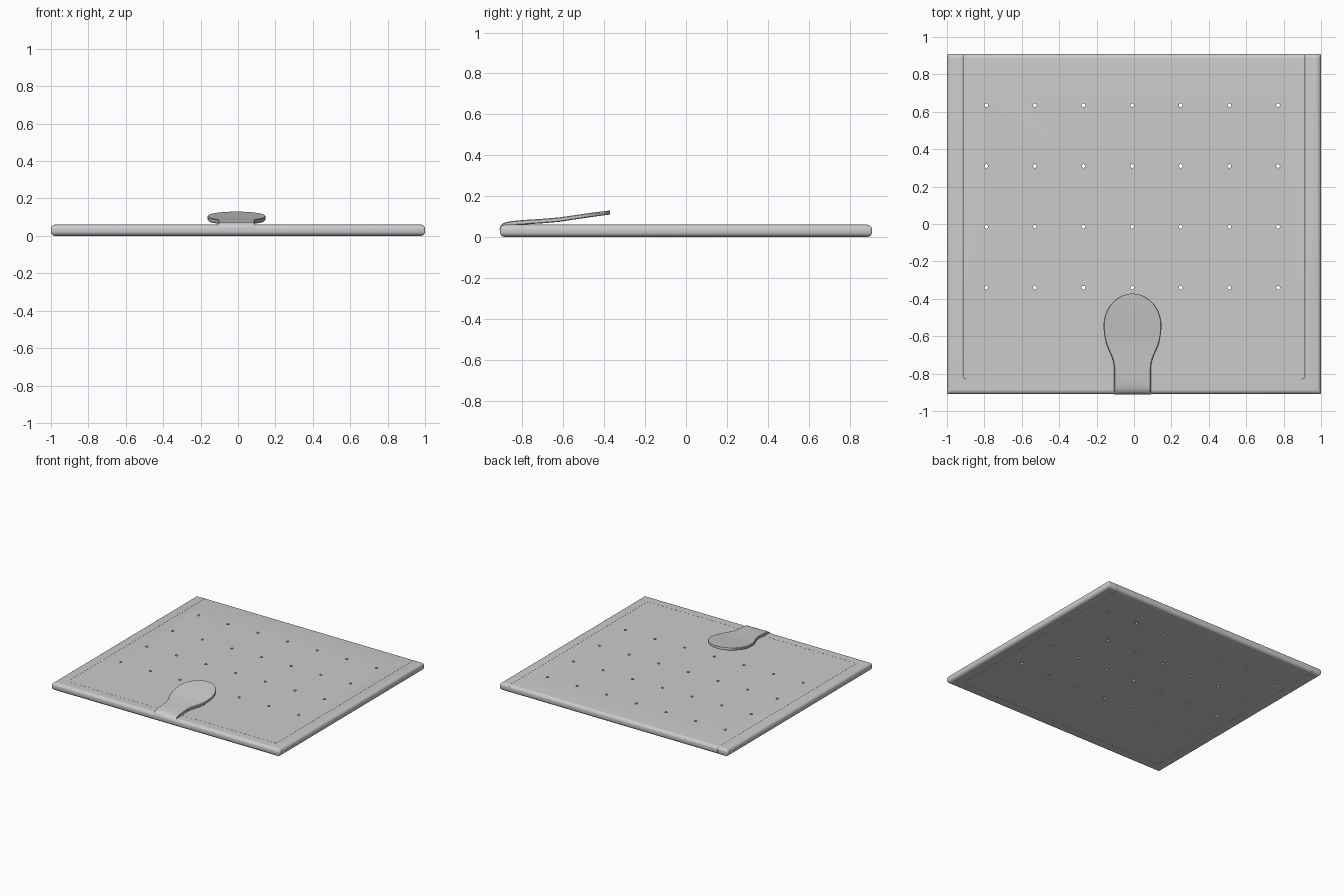
import bpy, bmesh, math
from mathutils import Matrix

if "Cube" in bpy.data.objects:
    bpy.data.objects.remove(bpy.data.objects["Cube"])


def make_object(name, bm):
    bmesh.ops.recalc_face_normals(bm, faces=bm.faces[:])
    mesh = bpy.data.meshes.new(name)
    bm.to_mesh(mesh)
    bm.free()
    ob = bpy.data.objects.new(name, mesh)
    bpy.context.collection.objects.link(ob)
    return ob


def loft(name, rings):
    """Skin a list of equal-length closed rings and cap both ends."""
    bm = bmesh.new()
    loops = [[bm.verts.new(p) for p in ring] for ring in rings]
    n = len(loops[0])
    for a, b in zip(loops, loops[1:]):
        for i in range(n):
            j = (i + 1) % n
            bm.faces.new((a[i], a[j], b[j], b[i]))
    bm.faces.new(loops[0][::-1])
    bm.faces.new(loops[-1])
    return make_object(name, bm)


def rounded_rect(x0, x1, y0, y1, r, z, steps=4):
    corners = [(x1 - r, y1 - r, 0), (x0 + r, y1 - r, 90),
               (x0 + r, y0 + r, 180), (x1 - r, y0 + r, 270)]
    return [(cx + r * math.cos(math.radians(a + 90 * k / steps)),
             cy + r * math.sin(math.radians(a + 90 * k / steps)), z)
            for cx, cy, a in corners for k in range(steps + 1)]


def boolean(ob, cutter, operation):
    mod = ob.modifiers.new("cut", 'BOOLEAN')
    mod.operation = operation
    mod.solver = 'EXACT'
    mod.object = cutter
    bpy.context.view_layer.objects.active = ob
    bpy.ops.object.modifier_apply(modifier=mod.name)


def smooth(ob):
    bpy.ops.object.select_all(action='DESELECT')
    ob.select_set(True)
    bpy.context.view_layer.objects.active = ob
    bpy.ops.object.shade_smooth_by_angle(angle=math.radians(35))


# Slab with rounded rim, shared by the frame and the panel
H, R, S = 0.06, 0.024, 6


def slab(name):
    arc = [math.pi / 2 * k / S for k in range(S + 1)]
    profile = [(R - R * math.sin(a), R - R * math.cos(a)) for a in arc]
    profile += [(i, H - z) for i, z in reversed(profile)]
    return loft(name, [rounded_rect(-1 + i, 1 - i, -0.91 + i, 0.91 - i, 0.008, z)
                       for i, z in profile])


def opening(name, gap):
    return loft(name, [rounded_rect(-0.916 + gap, 0.916 - gap, -0.829 + gap, 1.2, 0.02, z)
                       for z in (-0.1, 0.2)])


# U-shaped frame, open at the back
frame = slab("frame")
frame_cutter = opening("frame_cutter", 0)
boolean(frame, frame_cutter, 'DIFFERENCE')

# Inner panel, separated from the frame by a hairline seam
panel = slab("panel")
panel_cutter = opening("panel_cutter", 0.001)
boolean(panel, panel_cutter, 'INTERSECT')

# Grid of through holes
bm = bmesh.new()
for i in range(7):
    for j in range(4):
        bmesh.ops.create_cone(
            bm, cap_ends=True, segments=16, radius1=0.01, radius2=0.01, depth=0.3,
            matrix=Matrix.Translation((-0.79 + 0.26 * i, -0.34 + 0.325 * j, 0.03)))
hole_cutter = make_object("hole_cutter", bm)
boolean(panel, hole_cutter, 'DIFFERENCE')

for cutter in (frame_cutter, panel_cutter, hole_cutter):
    bpy.data.objects.remove(cutter)

# Pull tab: (y, bottom z, top z) along its side profile
side = [(-0.912, 0.036, 0.042), (-0.906, 0.04, 0.056), (-0.895, 0.05, 0.067),
        (-0.88, 0.055, 0.073), (-0.85, 0.057, 0.078), (-0.8, 0.06, 0.083),
        (-0.75, 0.064, 0.086), (-0.7, 0.067, 0.089), (-0.62, 0.074, 0.096),
        (-0.55, 0.085, 0.106), (-0.46, 0.098, 0.119), (-0.37, 0.11, 0.13)]


def heights(y):
    for (y0, b0, t0), (y1, b1, t1) in zip(side, side[1:]):
        if y <= y1 + 1e-6:
            f = (y - y0) / (y1 - y0)
            return b0 + (b1 - b0) * f, t0 + (t1 - t0) * f
    return side[-1][1:]


# Tab half widths: straight strip, flared neck, round paddle
widths = [(y, 0.098) for y, _, _ in side[:6]]
widths += [(-0.76, 0.099), (-0.735, 0.103), (-0.71, 0.111), (-0.68, 0.124),
           (-0.65, 0.137), (-0.62, 0.146), (-0.58, 0.153)]
for k in range(17):
    a = math.radians(88 * k / 16)
    widths.append((-0.545 + 0.173 * math.sin(a), 0.155 * math.cos(a)))


def tab_section(y, w):
    b, t = heights(y)
    c = min(0.004, w / 3, (t - b) / 3)
    half = [(w - c, b), (w, b + c), (w, t - c), (w - c, t)]
    return [(-0.008 + x, y, z) for x, z in half + [(-x, z) for x, z in reversed(half)]]


tab = loft("pull_tab", [tab_section(y, w) for y, w in widths])

for ob in (frame, panel, tab):
    smooth(ob)
